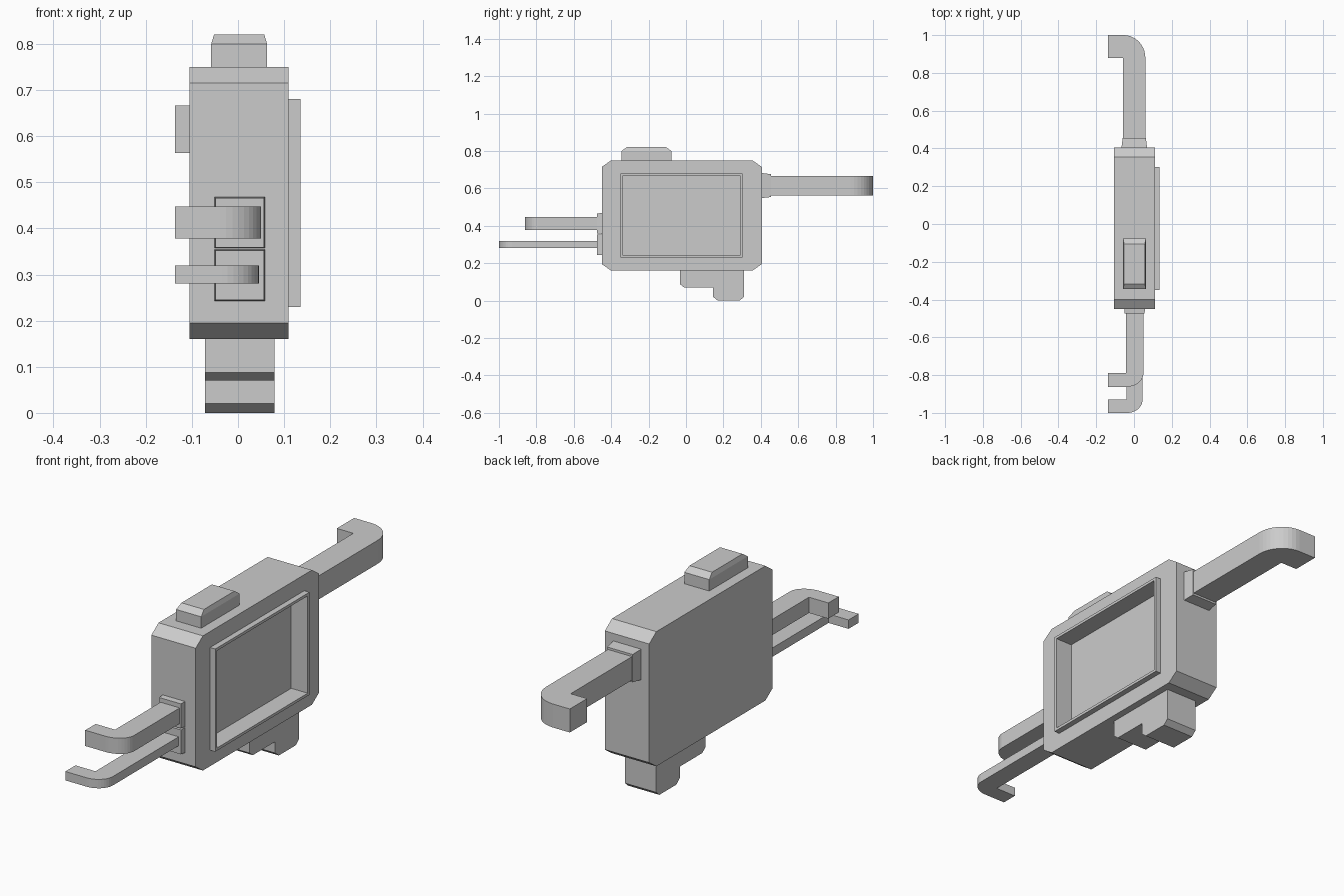
import bpy, bmesh
from math import sin, cos, pi

if "Cube" in bpy.data.objects:
    bpy.data.objects.remove(bpy.data.objects["Cube"])


def loft(name, bottom, top):
    """Closed solid between two matching point loops."""
    bm = bmesh.new()
    a = [bm.verts.new(p) for p in bottom]
    b = [bm.verts.new(p) for p in top]
    n = len(a)
    bm.faces.new(a)
    bm.faces.new(b[::-1])
    for i in range(n):
        j = (i + 1) % n
        bm.faces.new((a[i], b[i], b[j], a[j]))
    bmesh.ops.recalc_face_normals(bm, faces=bm.faces)
    me = bpy.data.meshes.new(name)
    bm.to_mesh(me)
    bm.free()
    ob = bpy.data.objects.new(name, me)
    bpy.context.collection.objects.link(ob)
    return ob


def extrude_x(name, yz, x0, x1):
    return loft(name, [(x0, y, z) for y, z in yz], [(x1, y, z) for y, z in yz])


def extrude_z(name, xy, z0, z1):
    return loft(name, [(x, y, z0) for x, y in xy], [(x, y, z1) for x, y in xy])


def rect(a0, a1, b0, b1):
    return [(a0, b0), (a1, b0), (a1, b1), (a0, b1)]


def collar(name, y0, y1, x0, x1, z0, z1, inset):
    """Slightly tapered socket around an arm root."""
    loft(name, [(x, y0, z) for x, z in rect(x0, x1, z0, z1)],
         [(x, y1, z) for x, z in rect(x0 + inset, x1 - inset, z0 + inset, z1 - inset)])


def hooked_arm(name, x0, x1, root, inner, tip, xc, z0, z1, steps=10):
    """Straight arm along y, turning to -x with a rounded outer corner."""
    pts = [(x0, root), (x1, root)]
    for i in range(steps + 1):
        a = pi / 2 * i / steps
        pts.append((xc + (x1 - xc) * cos(a), inner + (tip - inner) * sin(a)))
    pts += [(-0.137, tip), (-0.137, inner), (x0, inner)]
    extrude_z(name, pts, z0, z1)


# Main case with chamfered corners
case = extrude_x("case", [(-0.45, 0.195), (-0.40, 0.16), (0.355, 0.16), (0.405, 0.195),
                          (0.405, 0.715), (0.355, 0.75), (-0.40, 0.75), (-0.45, 0.715)],
                 -0.105, 0.11)

# Raised window frame, with the recess cut through it into the case
frame = extrude_x("window_frame", rect(-0.35, 0.302, 0.23, 0.68), 0.11, 0.135)
cutter = extrude_x("recess_cutter", rect(-0.338, 0.29, 0.242, 0.668), 0.055, 0.2)
cutter.hide_render = True
for ob in (case, frame):
    mod = ob.modifiers.new("recess", 'BOOLEAN')
    mod.operation = 'DIFFERENCE'
    mod.solver = 'EXACT'
    mod.object = cutter
    bpy.context.view_layer.objects.active = ob
    bpy.ops.object.modifier_apply(modifier=mod.name)
bpy.data.objects.remove(cutter)

# Top button: straight base and tapered cap
base = rect(-0.058, 0.063, -0.345, -0.078)
extrude_z("top_button_base", base, 0.75, 0.80)
loft("top_button_cap", [(x, y, 0.80) for x, y in base],
     [(x, y, 0.82) for x, y in rect(-0.052, 0.057, -0.317, -0.106)])

# Stepped foot below the case
extrude_x("foot", [(-0.033, 0.16), (-0.033, 0.088), (-0.01, 0.07), (0.145, 0.07),
                   (0.145, 0.02), (0.17, 0.0), (0.287, 0.0), (0.31, 0.02), (0.31, 0.16)],
          -0.072, 0.079)

# Back arm
collar("back_collar", 0.405, 0.455, -0.066, 0.069, 0.548, 0.682, 0.006)
hooked_arm("back_arm", -0.057, 0.06, 0.45, 0.88, 1.0, -0.055, 0.563, 0.666)

# Front pair of arms
collar("upper_front_collar", -0.45, -0.475, -0.051, 0.058, 0.357, 0.468, 0.002)
collar("lower_front_collar", -0.45, -0.475, -0.051, 0.058, 0.243, 0.354, 0.002)
hooked_arm("upper_front_arm", -0.043, 0.05, -0.47, -0.79, -0.862, -0.04, 0.378, 0.447)
hooked_arm("lower_front_arm", -0.04, 0.045, -0.47, -0.93, -1.0, -0.035, 0.28, 0.319)
